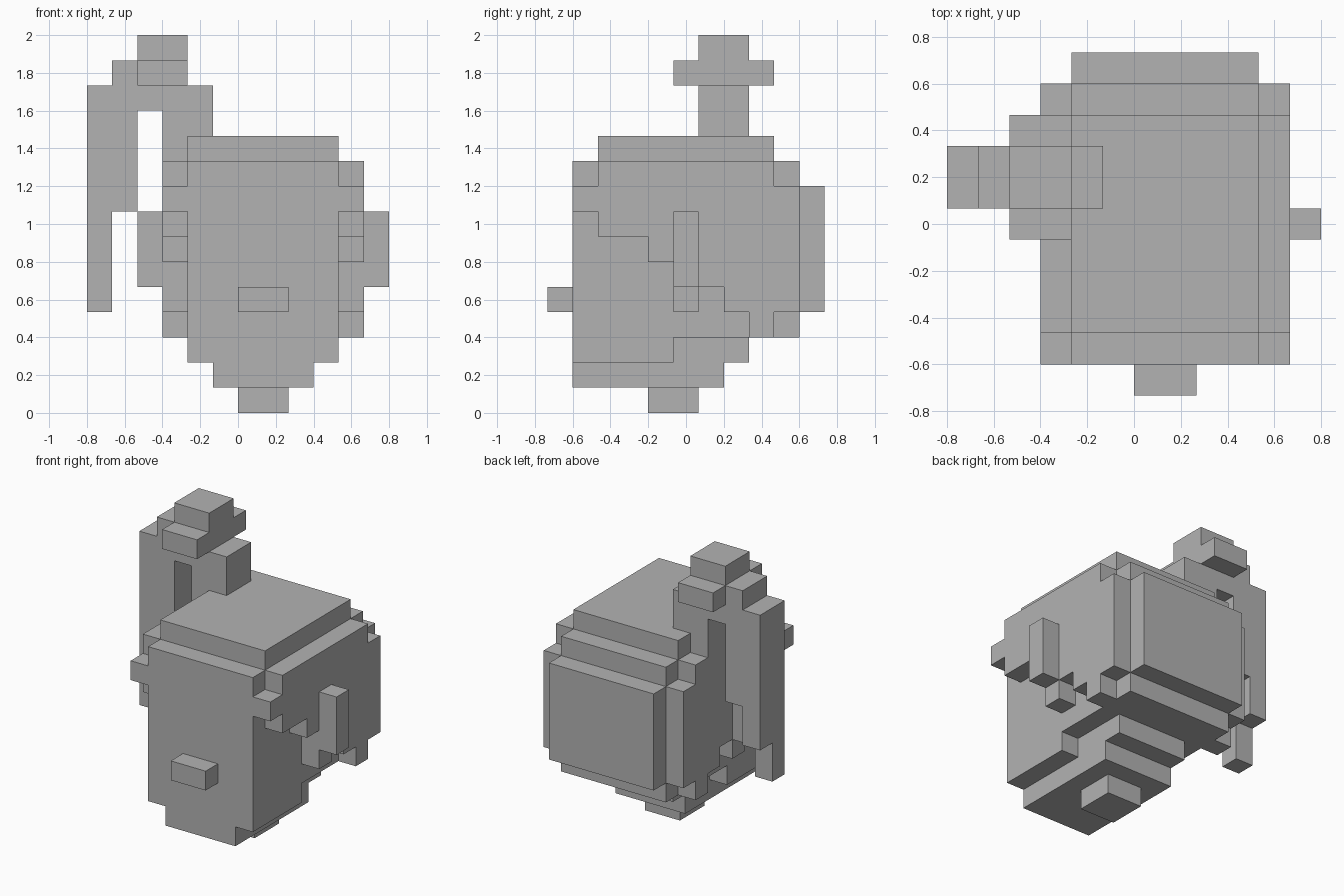
import bpy, bmesh
from itertools import product
from mathutils import Vector

UNIT = 2 / 15                      # edge of one block
ORIGIN = Vector((0, -5.5, 0))      # grid corner, in blocks

cube = bpy.data.objects.get("Cube")
if cube:
    bpy.data.objects.remove(cube, do_unlink=True)

grey = bpy.data.materials.new("plain_grey")
grey.use_nodes = True
grey.diffuse_color = (0.45, 0.45, 0.45, 1)
grey.node_tree.nodes["Principled BSDF"].inputs["Base Color"].default_value = grey.diffuse_color


def block_part(name, boxes):
    """Fuse boxes given as x, y and z ranges in blocks into one closed shell."""
    cells = set()
    for xs, ys, zs in boxes:
        cells.update(product(range(*xs), range(*ys), range(*zs)))
    bm = bmesh.new()
    for cell in cells:
        for axis, side in product(range(3), (0, 1)):
            near = list(cell)
            near[axis] += 2 * side - 1
            if tuple(near) in cells:
                continue
            u, v = (axis + 1) % 3, (axis + 2) % 3
            ring = []
            for a, b in ((0, 0), (1, 0), (1, 1), (0, 1)):
                p = Vector(cell)
                p[axis] += side
                p[u] += a
                p[v] += b
                ring.append(bm.verts.new((p + ORIGIN) * UNIT))
            bm.faces.new(ring if side else ring[::-1])
    bmesh.ops.remove_doubles(bm, verts=bm.verts, dist=UNIT / 100)
    bmesh.ops.dissolve_limit(bm, angle_limit=0.01, verts=bm.verts, edges=bm.edges)
    mesh = bpy.data.meshes.new(name)
    bm.to_mesh(mesh)
    bm.free()
    mesh.materials.append(grey)
    obj = bpy.data.objects.new(name, mesh)
    bpy.context.collection.objects.link(obj)
    return obj


def mirrored(boxes):
    """Reflect boxes across the middle of the head, at x = 1 block."""
    return [((2 - xs[1], 2 - xs[0]), ys, zs) for xs, ys, zs in boxes]


# Head with stepped jaw and crown
block_part("head", [
    ((-1, 3), (1, 7), (1, 2)),
    ((-1, 3), (1, 8), (2, 3)),
    ((-2, 4), (1, 5), (2, 3)),
    ((-2, 4), (1, 10), (3, 10)),
    ((-2, 4), (2, 9), (10, 11)),
])
block_part("neck", [((0, 2), (4, 6), (0, 1))])
block_part("nose", [((0, 2), (0, 1), (4, 5))])
block_part("back_hair", [((-2, 4), (10, 11), (4, 9))])

# Side hair: y and z range of each row, stepping back around the face
rows = [((2, 9), (9, 10)), ((1, 10), (8, 9)), ((2, 10), (7, 8)),
        ((4, 10), (6, 7)), ((5, 10), (5, 6)), ((5, 6), (4, 5)),
        ((7, 10), (4, 5)), ((8, 9), (3, 4))]
side_hair = [((4, 5), ys, zs) for ys, zs in rows]
ear = [((5, 6), (5, 6), (5, 8))]
for part, boxes in (("side_hair", side_hair), ("ear", ear)):
    block_part("left_" + part, boxes)
    block_part("right_" + part, mirrored(boxes))

# Ponytail rising from the crown and hanging down the right side
block_part("ponytail", [
    ((-3, -2), (6, 8), (10, 11)),
    ((-3, -1), (6, 8), (11, 13)),
    ((-4, -3), (6, 8), (12, 13)),
    ((-6, -4), (6, 8), (8, 13)),
    ((-5, -4), (6, 8), (13, 14)),
    ((-6, -5), (6, 8), (6, 8)),
    ((-6, -5), (6, 7), (4, 6)),
])
block_part("hair_tie", [
    ((-4, -2), (5, 9), (13, 14)),
    ((-4, -2), (6, 8), (14, 15)),
])
